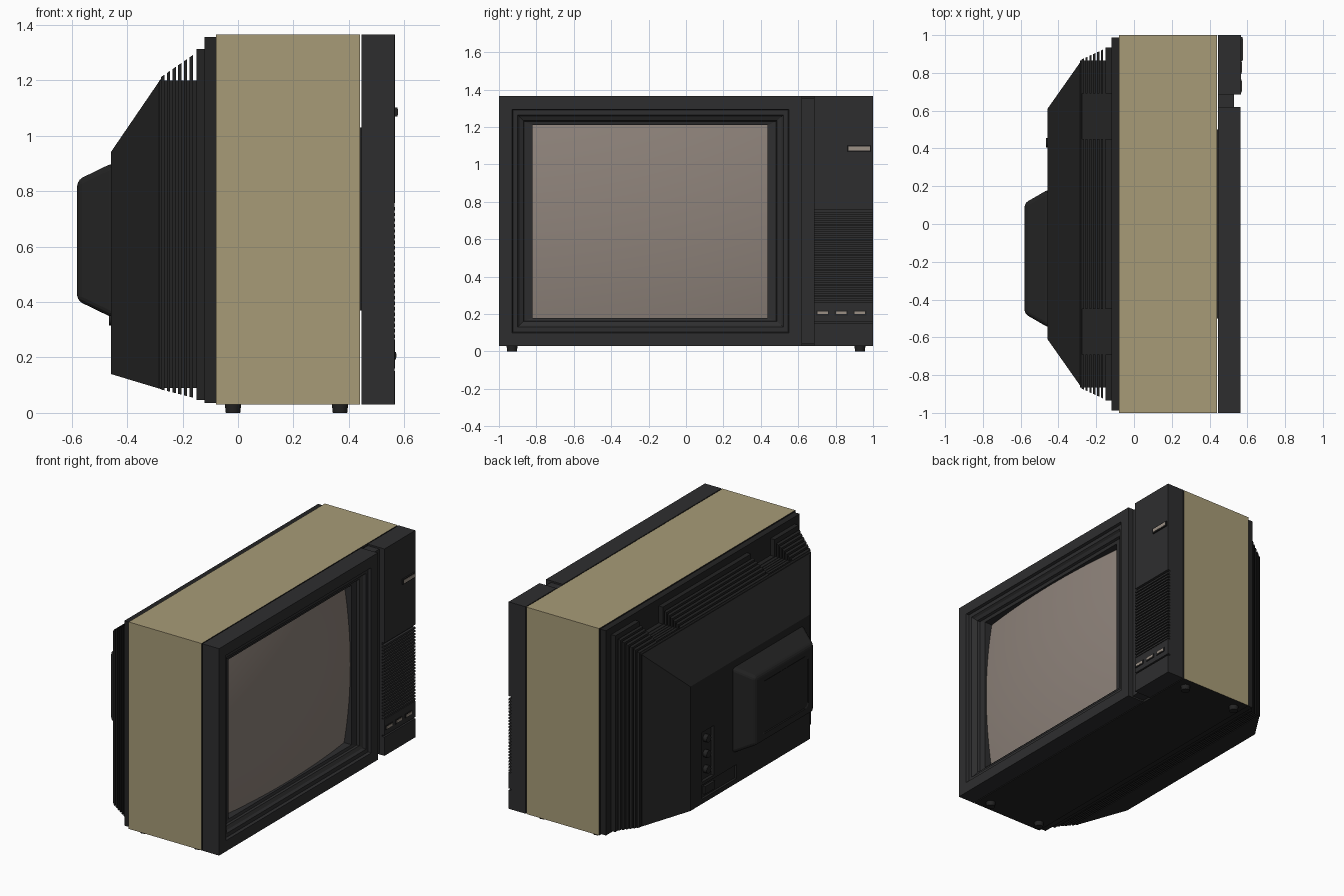
import bpy, bmesh, math
from mathutils import Matrix

if "Cube" in bpy.data.objects:
    bpy.data.objects.remove(bpy.data.objects["Cube"], do_unlink=True)


def material(name, rgb, rough=0.6):
    m = bpy.data.materials.new(name)
    m.use_nodes = True
    m.diffuse_color = (*rgb, 1)
    m.roughness = rough
    bsdf = m.node_tree.nodes["Principled BSDF"]
    bsdf.inputs["Base Color"].default_value = (*rgb, 1)
    bsdf.inputs["Roughness"].default_value = rough
    return m


TAN = material("tan_casing", (0.39, 0.33, 0.185))
DARK = material("charcoal_front", (0.027, 0.027, 0.028))
BLACK = material("black_back", (0.017, 0.017, 0.017))
GLASS = material("grey_screen", (0.27, 0.225, 0.195))
PALE = material("pale_buttons", (0.33, 0.28, 0.235))


def finish(name, bm, *mats):
    bmesh.ops.recalc_face_normals(bm, faces=bm.faces)
    mesh = bpy.data.meshes.new(name)
    bm.to_mesh(mesh)
    bm.free()
    ob = bpy.data.objects.new(name, mesh)
    bpy.context.collection.objects.link(ob)
    for m in mats:
        mesh.materials.append(m)
    return ob


def loft(name, rects, *mats, ring=False):
    """Skin rectangles (x, y0, y1, z0, z1); cap the ends or join them in a ring."""
    bm = bmesh.new()
    loops = [[bm.verts.new((x, y, z)) for y, z in ((a, c), (b, c), (b, d), (a, d))]
             for x, a, b, c, d in rects]
    pairs = list(zip(loops, loops[1:]))
    if ring:
        pairs.append((loops[-1], loops[0]))
    else:
        bm.faces.new(loops[0])
        bm.faces.new(loops[-1])
    for p, q in pairs:
        for i in range(4):
            j = (i + 1) % 4
            bm.faces.new((p[i], p[j], q[j], q[i]))
    return finish(name, bm, *mats)


def box(name, x0, x1, y0, y1, z0, z1, *mats):
    return loft(name, [(x0, y0, y1, z0, z1), (x1, y0, y1, z0, z1)], *mats)


def cylinder(name, loc, r1, r2, depth, mat, axis="Z", sides=20):
    bm = bmesh.new()
    turn = Matrix.Rotation(math.pi / 2, 4, "Y") if axis == "X" else Matrix()
    bmesh.ops.create_cone(bm, cap_ends=True, segments=sides, radius1=r1, radius2=r2,
                          depth=depth, matrix=Matrix.Translation(loc) @ turn)
    ob = finish(name, bm, mat)
    activate(ob)
    bpy.ops.object.shade_smooth_by_angle()
    return ob


def activate(ob):
    bpy.ops.object.select_all(action="DESELECT")
    ob.select_set(True)
    bpy.context.view_layer.objects.active = ob


def cut(ob, *bounds):
    """Subtract a box from an object."""
    cutter = box("cutter", *bounds, BLACK)
    mod = ob.modifiers.new("cut", "BOOLEAN")
    mod.operation, mod.solver, mod.object = "DIFFERENCE", "EXACT", cutter
    activate(ob)
    bpy.ops.object.modifier_apply(modifier=mod.name)
    bpy.data.objects.remove(cutter, do_unlink=True)


# Casing, with a dark underside
LOW, TOP = 0.03, 1.365
casing = box("casing", -0.08, 0.44, -1, 1, LOW, TOP, TAN, BLACK)
for f in casing.data.polygons:
    f.material_index = 1 if f.normal.z < -0.5 or abs(f.normal.x) > 0.5 else 0
box("tube_support", 0.43, 0.45, -0.5, 0.5, 0.37, 1.03, BLACK)

# Stepped screen surround
loft("screen_bezel", [
    (0.446, -1, 0.62, LOW, TOP), (0.565, -1, 0.62, LOW, TOP),
    (0.565, -0.93, 0.55, 0.10, 1.295), (0.548, -0.925, 0.545, 0.105, 1.29),
    (0.548, -0.90, 0.52, 0.13, 1.265), (0.535, -0.89, 0.51, 0.14, 1.255),
    (0.525, -0.87, 0.487, 0.16, 1.235), (0.51, -0.865, 0.482, 0.163, 1.23),
    (0.505, -0.82, 0.437, 0.18, 1.21), (0.446, -0.82, 0.437, 0.18, 1.21)],
    DARK, ring=True)

# Bulging glass
bm = bmesh.new()
bmesh.ops.create_grid(bm, x_segments=24, y_segments=20, size=1)
for v in bm.verts:
    u, w = v.co.x, v.co.y
    v.co = (0.535 - 0.04 * u * u - 0.045 * w * w, -0.1915 + 0.632 * u, 0.695 + 0.518 * w)
glass = finish("screen_glass", bm, GLASS)
for f in glass.data.polygons:
    f.use_smooth = True
if glass.data.polygons[0].normal.x < 0:
    glass.data.flip_normals()

# Control column beside the screen
box("channel", 0.446, 0.53, 0.62, 0.685, 0.04, 1.355, DARK)
box("control_column", 0.446, 0.55, 0.685, 1, LOW, TOP, DARK)
for name, z0, z1 in (("upper_door", 0.757, TOP), ("button_panel", 0.161, 0.265),
                     ("lower_panel", LOW, 0.151)):
    box(name, 0.54, 0.566, 0.685, 1, z0, z1, DARK)
SLATS = 24
pitch = (0.75 - 0.27) / SLATS
for i in range(SLATS):
    z = 0.27 + i * pitch
    box("speaker_slat", 0.54, 0.566, 0.685, 1, z, z + pitch * 0.6, DARK)


def button(name, y0, y1, z0, z1, x):
    box(name + "_surround", 0.56, x, y0, y1, z0, z1, BLACK)
    box(name + "_face", x - 0.002, x + 0.002, y0 + 0.007, y1 - 0.007,
        z0 + 0.006, z1 - 0.006, PALE)


button("power_switch", 0.862, 0.99, 1.069, 1.102, 0.575)
for y in (0.695, 0.795, 0.895):
    button("button", y, y + 0.07, 0.193, 0.22, 0.57)

# Rear flange and cooling fins
box("rear_flange", -0.12, -0.08, -0.988, 0.988, 0.036, 1.357, BLACK)
finned = [box("rear_step", -0.15, -0.12, -0.935, 0.935, 0.046, 1.312, BLACK)]
box("fin_core", -0.285, -0.14, -0.865, 0.865, 0.09, 1.2, BLACK)
for i in range(6):
    rects = []
    for x in (-0.163 - 0.0205 * i, -0.175 - 0.0205 * i):
        t = (-0.15 - x) / 0.13
        half = 0.93 - 0.06 * t
        rects.append((x, -half, half, 0.052 + 0.033 * t, 1.30 - 0.09 * t))
    finned.append(loft("cooling_fin", rects, BLACK))
# Hand grips let into the fins
for ob in finned:
    for y in (-0.69, 0.45):
        cut(ob, -0.279, -0.11, y, y + 0.24, 1.203, 1.4)

# Tapered back with socket recesses
back = loft("back_cover", [(-0.275, -0.87, 0.87, 0.085, 1.21),
                           (-0.458, -0.61, 0.61, 0.14, 0.942)], BLACK)
cut(back, -0.5, -0.438, 0.37, 0.49, 0.28, 0.6)
cut(back, -0.5, -0.443, 0.14, 0.49, 0.17, 0.26)
for z in (0.34, 0.44, 0.54):
    cylinder("socket", (-0.447, 0.43, z), 0.024, 0.024, 0.036, BLACK, axis="X", sides=16)
box("terminal_block", -0.459, -0.44, 0.36, 0.46, 0.19, 0.24, BLACK)

# Tube housing with an inset end panel
hump = loft("tube_housing", [
    (-0.45, -0.55, 0.185, 0.342, 0.903), (-0.58, -0.475, 0.11, 0.405, 0.84),
    (-0.58, -0.42, 0.055, 0.45, 0.79), (-0.576, -0.415, 0.05, 0.455, 0.785)], BLACK)
bevel = hump.modifiers.new("soft_edges", "BEVEL")
bevel.width, bevel.segments, bevel.limit_method = 0.02, 3, "ANGLE"
bevel.angle_limit = math.radians(50)

# Feet
for x in (-0.018, 0.368):
    for y in (-0.93, 0.93):
        cylinder("foot", (x, y, 0.0175), 0.026, 0.03, 0.035, BLACK)
